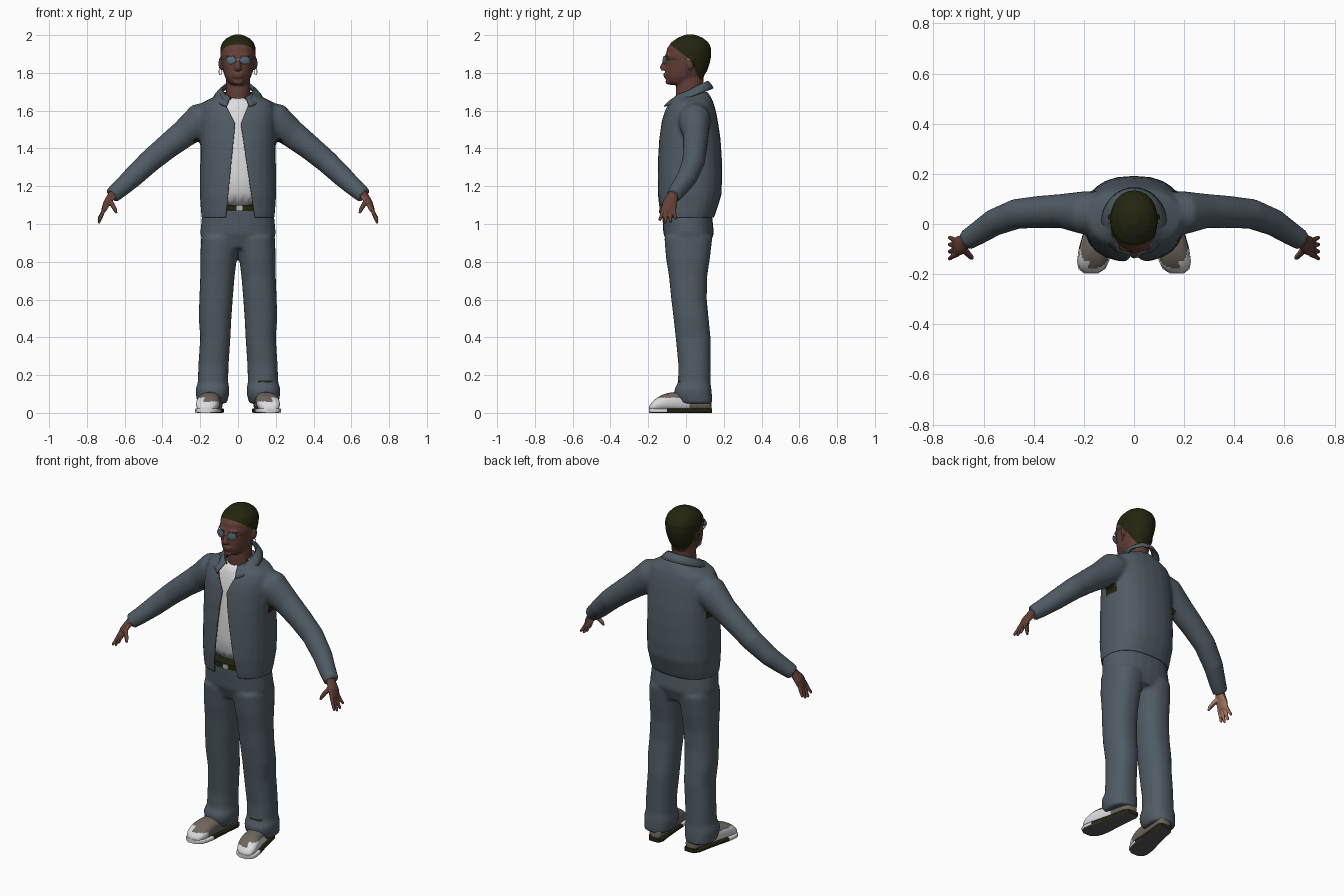
import bpy, bmesh, math
from mathutils import Vector, Matrix

if "Cube" in bpy.data.objects:
    bpy.data.objects.remove(bpy.data.objects["Cube"])


def material(name, *rgb):
    m = bpy.data.materials.new(name)
    m.use_nodes = True
    m.diffuse_color = (*rgb, 1)
    m.node_tree.nodes["Principled BSDF"].inputs["Base Color"].default_value = (*rgb, 1)
    return m


DENIM = material("denim", .08, .105, .127)
SKIN = material("skin", .125, .05, .037)
PALM = material("palm", .38, .19, .12)
DARK = material("dark_olive", .018, .018, .005)
WHITE = material("white", .72, .72, .74)
TAUPE = material("taupe", .16, .135, .115)
GREY = material("sole_grey", .1, .1, .105)
LENS = material("lens", .09, .16, .2)
SILVER = material("silver", .45, .45, .45)


def ring(c, u, v, n=2, k=24):
    p = lambda a: math.copysign(abs(a) ** (2 / n), a)
    ts = [2 * math.pi * i / k for i in range(k)]
    return [c + u * p(math.cos(t)) + v * p(math.sin(t)) for t in ts]


def stack(rows, n=2):
    """Horizontal sections: height, left, right, front, back."""
    return [ring(Vector(((a + b) / 2, (f + r) / 2, z)), Vector(((b - a) / 2, 0, 0)),
                 Vector((0, (r - f) / 2, 0)), n) for z, a, b, f, r in rows]


def tube(rows, k=20):
    """Sections across a path: x, y, z, depth radius, thickness radius."""
    pts = [Vector(r[:3]) for r in rows]
    out = []
    for i, r in enumerate(rows):
        t = (pts[min(i + 1, len(pts) - 1)] - pts[max(i - 1, 0)]).normalized()
        u = Vector((0, 1, 0)) if abs(t.y) < .9 else Vector((1, 0, 0))
        u = (u - t * u.dot(t)).normalized()
        out.append(ring(pts[i], u * r[3], t.cross(u) * r[4], 2, k))
    return out


def loft(bm, rings, both=False):
    for s in ((1, -1) if both else (1,)):
        vs = [[bm.verts.new((p.x * s, p.y, p.z)) for p in r] for r in rings]
        k = len(vs[0])
        for a, b in zip(vs, vs[1:]):
            for i in range(k):
                bm.faces.new((a[i], a[(i + 1) % k], b[(i + 1) % k], b[i]))
        bm.faces.new(vs[0])
        bm.faces.new(vs[-1])


def blob(bm, loc, size, yaw=0):
    m = Matrix.Translation(loc) @ Matrix.Rotation(yaw, 4, 'Z') @ Matrix.Diagonal((*size, 1))
    bmesh.ops.create_uvsphere(bm, u_segments=24, v_segments=14, radius=1, matrix=m)


def make(name, bm, mats, voxel=0, smooth=3, subsurf=0, rule=None, edit=None):
    bmesh.ops.recalc_face_normals(bm, faces=bm.faces)
    me = bpy.data.meshes.new(name)
    bm.to_mesh(me)
    bm.free()
    ob = bpy.data.objects.new(name, me)
    bpy.context.collection.objects.link(ob)
    if voxel:
        m = ob.modifiers.new("blend", 'REMESH')
        m.mode, m.voxel_size = 'VOXEL', voxel
        m = ob.modifiers.new("soften", 'SMOOTH')
        m.factor, m.iterations = .5, smooth
    if subsurf:
        ob.modifiers.new("round", 'SUBSURF').levels = subsurf
    if ob.modifiers:
        dg = bpy.context.evaluated_depsgraph_get()
        me = bpy.data.meshes.new_from_object(ob.evaluated_get(dg))
        ob.modifiers.clear()
        ob.data = me
        me.name = name
    me.materials.clear()
    for m in mats:
        me.materials.append(m)
    bm = bmesh.new()
    bm.from_mesh(me)
    if edit:
        edit(bm)
    bm.normal_update()
    for f in bm.faces:
        f.material_index = int(rule(f.calc_center_median(), f.normal)) if rule else 0
    bm.to_mesh(me)
    bm.free()
    bpy.ops.object.select_all(action='DESELECT')
    ob.select_set(True)
    bpy.context.view_layer.objects.active = ob
    bpy.ops.object.shade_smooth_by_angle(angle=math.radians(50))
    return ob


def cut(bm, co, no):
    bmesh.ops.bisect_plane(bm, geom=bm.verts[:] + bm.edges[:] + bm.faces[:],
                           plane_co=co, plane_no=no, dist=1e-5)


# Trousers
bm = bmesh.new()
loft(bm, stack([(.87, -.17, .17, -.09, .12), (.95, -.2, .2, -.12, .148),
                (1.03, -.193, .193, -.125, .14), (1.09, -.18, .18, -.128, .13)], 2.3))
loft(bm, stack([(.05, .06, .215, -.035, .14), (.09, .048, .222, -.06, .138),
                (.125, .045, .225, -.062, .135), (.16, .052, .213, -.043, .13),
                (.25, .05, .21, -.04, .13), (.4, .04, .2, -.055, .13),
                (.5, .035, .208, -.066, .12), (.6, .028, .205, -.078, .11),
                (.72, .018, .2, -.09, .112), (.82, .006, .2, -.106, .127),
                (.93, -.01, .195, -.115, .14)], 2.3), True)
make("trousers", bm, [DENIM, DARK], .011,
     rule=lambda c, n: .11 < c.x < .18 and .162 < c.z < .176 and n.y < -.3)

# Shirt, belt and buckle
bm = bmesh.new()
loft(bm, stack([(1.08, -.165, .165, -.122, .12), (1.25, -.17, .17, -.128, .15),
                (1.45, -.17, .17, -.118, .14), (1.57, -.16, .16, -.1, .125),
                (1.63, -.12, .12, -.08, .11), (1.68, -.07, .07, -.058, .09)], 2.4))
make("shirt", bm, [WHITE], subsurf=1)
bm = bmesh.new()
loft(bm, stack([(1.07, -.182, .182, -.13, .132), (1.1, -.18, .18, -.13, .13)], 2.3))
make("belt", bm, [DARK])
bm = bmesh.new()
bmesh.ops.create_cube(bm, size=1, matrix=Matrix.Translation((.01, -.132, 1.085))
                      @ Matrix.Diagonal((.035, .009, .026, 1)))
make("buckle", bm, [SILVER])

# Jacket: body and sleeves blended, then opened down the front
bm = bmesh.new()
loft(bm, stack([(1.0, -.188, .188, -.13, .135), (1.06, -.196, .196, -.142, .158),
                (1.15, -.202, .202, -.152, .187), (1.25, -.202, .202, -.152, .192),
                (1.35, -.2, .2, -.15, .19), (1.45, -.2, .2, -.143, .183),
                (1.55, -.2, .2, -.128, .168), (1.6, -.198, .198, -.113, .158),
                (1.645, -.185, .185, -.092, .145), (1.672, -.13, .13, -.075, .132),
                (1.7, -.085, .085, -.06, .115)], 2.4))
loft(bm, tube([(.12, .04, 1.57, .085, .085), (.2, .045, 1.548, .086, .092),
               (.29, .052, 1.475, .068, .074), (.38, .048, 1.405, .064, .066),
               (.47, .04, 1.33, .06, .061), (.56, .005, 1.245, .054, .055),
               (.62, -.035, 1.19, .047, .048), (.668, -.065, 1.15, .041, .043)], 28), True)
TIP = 1.53
EDGES = [(-.015, .1, -.5), (.015, -.15, .4)]


def edge_x(x, low, high, z):
    return x + (z - TIP) * (low if z < TIP else high)


def open_front(bm):
    cut(bm, (0, 0, 1.035), (0, 0, 1))
    for x, low, high in EDGES:
        for slope in (low, high):
            cut(bm, (x, 0, TIP), (1, 0, -slope))
    gone = []
    for f in bm.faces:
        c = f.calc_center_median()
        inside = edge_x(*EDGES[0], c.z) < c.x < edge_x(*EDGES[1], c.z)
        if c.z < 1.035 or (inside and c.y < 0):
            gone.append(f)
    bmesh.ops.delete(bm, geom=gone, context='FACES')


jacket = make("jacket", bm, [DENIM, DARK], .011, edit=open_front,
              rule=lambda c, n: 1.405 < c.z < 1.455 and .17 < abs(c.x) < .235
              and abs(c.y - .04) < .04)
m = jacket.modifiers.new("cloth", 'SOLIDIFY')
m.thickness, m.offset, m.material_offset = .007, -1, 1

# Collar: a folded band open at the throat
bm = bmesh.new()
rows = []
for i in range(33):
    t = math.radians(28 + 304 * i / 32)
    s, c = math.sin(t), math.cos(t)
    rows.append([bm.verts.new(p) for p in (
        (.08 * s, .025 - .085 * c, 1.695 - .04 * c),
        (.086 * s, .023 - .092 * c, 1.71 - .045 * c),
        (.108 * s, .012 - .118 * c, 1.69 - .05 * c),
        (.128 * s, .006 - .137 * c, 1.667 - .05 * c))])
for a, b in zip(rows, rows[1:]):
    for j in range(3):
        bm.faces.new((a[j], a[j + 1], b[j + 1], b[j]))
collar = make("collar", bm, [DENIM])
m = collar.modifiers.new("cloth", 'SOLIDIFY')
m.thickness, m.offset = .008, 0

# Head, neck and hair, the hair bounded by two slanting cuts
bm = bmesh.new()
loft(bm, stack([(1.62, -.07, .07, -.05, .09), (1.7, -.065, .065, -.054, .09),
                (1.76, -.064, .064, -.05, .092), (1.82, -.06, .06, -.04, .1)]))
loft(bm, stack([(1.736, -.032, .032, -.085, .03), (1.75, -.052, .052, -.103, .06),
                (1.78, -.07, .07, -.11, .092), (1.81, -.079, .079, -.11, .112),
                (1.85, -.087, .087, -.108, .126), (1.89, -.094, .094, -.108, .134),
                (1.93, -.094, .094, -.1, .134), (1.96, -.084, .084, -.08, .12),
                (1.985, -.06, .06, -.045, .09), (2.002, -.022, .022, -.005, .05)], 2.15))
loft(bm, tube([(0, -.1, 1.885, .012, .012), (0, -.111, 1.855, .014, .012),
               (0, -.119, 1.83, .02, .017), (0, -.113, 1.817, .018, .02)]))
blob(bm, (0, -.107, 1.793), (.03, .013, .008))
blob(bm, (0, -.106, 1.779), (.026, .013, .008))
blob(bm, (0, -.096, 1.752), (.026, .013, .014))
for s in (1, -1):
    blob(bm, (s * .09, .02, 1.85), (.013, .022, .034), -s * .3)
    blob(bm, (s * .035, -.098, 1.893), (.03, .012, .008), s * .3)
P1, N1 = Vector((0, .02, 1.872)), Vector((0, .75, 1)).normalized()
P2, N2 = Vector((0, .04, 1.83)), Vector((0, 2, 1)).normalized()


def hairline(bm):
    cut(bm, P1, N1)
    cut(bm, P2, N2)


make("head", bm, [SKIN, DARK], .0065, smooth=2, edit=hairline,
     rule=lambda c, n: ((c - P1).dot(N1) > 0 or (c - P2).dot(N2) > 0) and c.z > 1.765)

# Spectacles and hoop earrings
lenses, frames, hoops = bmesh.new(), bmesh.new(), bmesh.new()


def hoop(bm, centre, a, b, r):
    pts = ring(centre, a, b)
    for p, q in zip(pts, pts[1:] + pts[:1]):
        loft(bm, tube([(*p, r, r), (*q, r, r)], 6))


for s in (1, -1):
    c = Vector((s * .037, -.114, 1.868))
    blob(lenses, c, (.025, .004, .021), s * .3)
    hoop(frames, c, Vector((.025, s * .0075, 0)), Vector((0, 0, .021)), .002)
    loft(frames, tube([(s * .061, -.106, 1.873, .002, .002), (s * .09, -.05, 1.873, .002, .002),
                       (s * .1, .02, 1.872, .002, .002)], 6))
    hoop(hoops, Vector((s * .093, .012, 1.806)), Vector((.008, .013, 0)),
         Vector((0, 0, .016)), .002)
loft(frames, tube([(-.013, -.121, 1.872, .002, .002), (.013, -.121, 1.872, .002, .002)], 6))
make("lenses", lenses, [LENS])
make("spectacle_frame", frames, [SILVER])
make("earrings", hoops, [SILVER])

# Hands with lighter palms
bm = bmesh.new()
loft(bm, tube([(.645, -.058, 1.175, .03, .026), (.672, -.072, 1.145, .029, .022),
               (.695, -.085, 1.11, .04, .019), (.71, -.092, 1.075, .039, .014),
               (.715, -.094, 1.063, .03, .009)]), True)
for i, drop in enumerate((.054, .068, .064, .046)):
    y, spread = -.122 + .019 * i, -.016 + .009 * i
    loft(bm, tube([(.706, y, 1.085, .01, .01), (.724, y + spread * .5, 1.072 - drop * .5, .0095, .0095),
                   (.736, y + spread, 1.077 - drop, .0085, .008),
                   (.737, y + spread, 1.07 - drop, .005, .005)], 12), True)
loft(bm, tube([(.685, -.09, 1.13, .014, .014), (.664, -.117, 1.1, .013, .013),
               (.65, -.132, 1.075, .011, .011), (.644, -.138, 1.056, .006, .006)], 12), True)
INNER = Vector((-.87, 0, -.48))
make("hands", bm, [SKIN, PALM], .0045, smooth=2,
     rule=lambda c, n: n.dot(Vector((math.copysign(1, c.x) * INNER.x, 0, INNER.z))) > .5)

# Shoes: upper and sole share one outline of y, half width, height
OUTLINE = [(.137, .03, .06), (.11, .045, .1), (.04, .048, .112), (-.04, .055, .112),
           (-.1, .062, .108), (-.15, .061, .085), (-.18, .05, .058), (-.197, .025, .034)]


def shoe_x(y):
    return .118 + (.135 - y) * .16


def shoe_rings(low, top, grow, n):
    return [ring(Vector((shoe_x(y), y, (low + top(h)) / 2)), Vector((w + grow, 0, 0)),
                 Vector((0, 0, (top(h) - low) / 2)), n) for y, w, h in OUTLINE]


def upper_colour(c, n):
    outer = abs(c.x) - shoe_x(c.y)
    return (c.y < -.14 and c.z < .06) or (outer > .015 and c.y < .01 and c.z < .08)


bm = bmesh.new()
loft(bm, shoe_rings(.008, lambda h: h, 0, 2.4), True)
make("shoe_uppers", bm, [TAUPE, WHITE], subsurf=2, rule=upper_colour)
bm = bmesh.new()
loft(bm, shoe_rings(0, lambda h: .024, .003, 7), True)
make("shoe_soles", bm, [DARK, GREY, WHITE],
     rule=lambda c, n: 1 if n.z < -.7 else 2 * (c.y < -.1))
